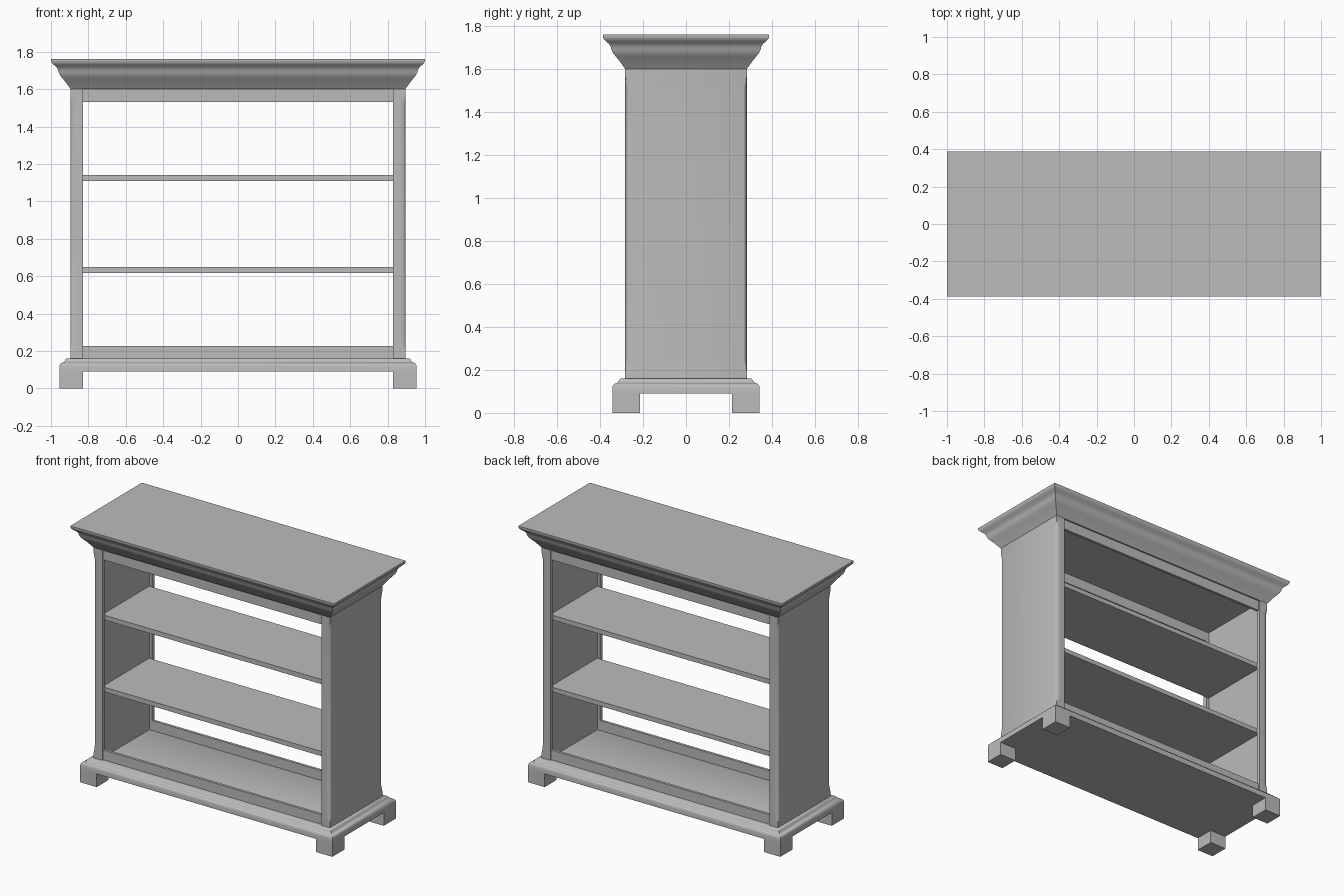
import bpy, bmesh
from math import radians, sin, cos, pi

cube = bpy.data.objects.get("Cube")
if cube:
    bpy.data.objects.remove(cube, do_unlink=True)

GREY = (0.5, 0.5, 0.5, 1)
mat = bpy.data.materials.new("plain grey")
mat.use_nodes = True
mat.diffuse_color = GREY
mat.node_tree.nodes["Principled BSDF"].inputs["Base Color"].default_value = GREY

HX, HY = 0.895, 0.283        # half width and half depth of the case
INNER, PANEL = 0.83, 0.85    # inner face of the posts and of the side panels
RECESS = 0.255               # back of the post lips
LOW, HIGH = 0.16, 1.60       # bottom and top of the case


def loft(name, rings, smooth=False):
    """Skin a stack of equal-length closed rings and cap both ends."""
    bm = bmesh.new()
    rows = [[bm.verts.new(p) for p in ring] for ring in rings]
    n = len(rows[0])
    for a, b in zip(rows, rows[1:]):
        for i in range(n):
            j = (i + 1) % n
            bm.faces.new((a[i], a[j], b[j], b[i]))
    bm.faces.new(rows[0][::-1])
    bm.faces.new(rows[-1])
    bmesh.ops.recalc_face_normals(bm, faces=bm.faces[:])
    mesh = bpy.data.meshes.new(name)
    bm.to_mesh(mesh)
    bm.free()
    ob = bpy.data.objects.new(name, mesh)
    bpy.context.collection.objects.link(ob)
    mesh.materials.append(mat)
    if smooth:
        bpy.ops.object.select_all(action='DESELECT')
        ob.select_set(True)
        bpy.context.view_layer.objects.active = ob
        bpy.ops.object.shade_smooth_by_angle(angle=radians(40))
    return ob


def rect(x0, x1, y0, y1, z):
    return [(x0, y0, z), (x1, y0, z), (x1, y1, z), (x0, y1, z)]


def box(name, x0, x1, y0, y1, z0, z1):
    return loft(name, [rect(x0, x1, y0, y1, z) for z in (z0, z1)])


def moulding(name, profile):
    """Solid slab whose edge follows a profile of (overhang, height)."""
    return loft(name, [rect(-HX - o, HX + o, -HY - o, HY + o, z)
                       for o, z in profile], True)


# Crown and plinth mouldings
moulding("crown", [(0, HIGH), (0.012, 1.617), (0.03, 1.642), (0.045, 1.66),
                   (0.057, 1.675), (0.064, 1.69), (0.068, 1.705),
                   (0.076, 1.718), (0.09, 1.73), (0.1, 1.74),
                   (0.104, 1.75), (0.104, 1.76)])
moulding("plinth", [(0.06, 0.09), (0.06, 0.118), (0.057, 0.129),
                    (0.05, 0.136), (0.041, 0.138), (0.034, 0.142),
                    (0.03, 0.149), (0.026, 0.156), (0.02, LOW)])


# Side panels with post lips and stopped, rounded outer corners
def side_ring(side, z, amount):
    dx, dy = 0.035 * amount, 0.014 * amount
    arc = [(HX - dx + dx * sin(t * pi / 12), HY - dy + dy * cos(t * pi / 12))
           for t in range(7)]
    half = [(PANEL, RECESS), (INNER, RECESS), (INNER, HY)] + arc
    outline = half + [(x, -y) for x, y in reversed(half)]
    return [(side * x, y, z) for x, y in outline]


STOPS = [(LOW, 0.02), (0.195, 0.02), (0.215, 0.5), (0.24, 1),
         (1.52, 1), (1.545, 0.5), (1.565, 0.02), (HIGH, 0.02)]
for label, side in (("left", 1), ("right", -1)):
    loft(label + "_side", [side_ring(side, z, a) for z, a in STOPS], True)

# Shelves
for label, z in (("lower", 0.617), ("upper", 1.11)):
    box(label + "_shelf", -PANEL, PANEL, -RECESS, RECESS, z, z + 0.032)

# Rails on both faces, and feet under every corner
for face, s in (("front", -1), ("back", 1)):
    y0, y1 = sorted((s * RECESS, s * 0.273))
    box(face + "_bottom_rail", -INNER, INNER, y0, y1, LOW, 0.227)
    box(face + "_top_rail", -INNER, INNER, y0, y1, 1.53, HIGH)
    y0, y1 = sorted((s * 0.213, s * (HY + 0.06)))
    for label, side in (("left", 1), ("right", -1)):
        x0, x1 = sorted((side * INNER, side * (HX + 0.06)))
        box(f"{face}_{label}_foot", x0, x1, y0, y1, 0, 0.09)
